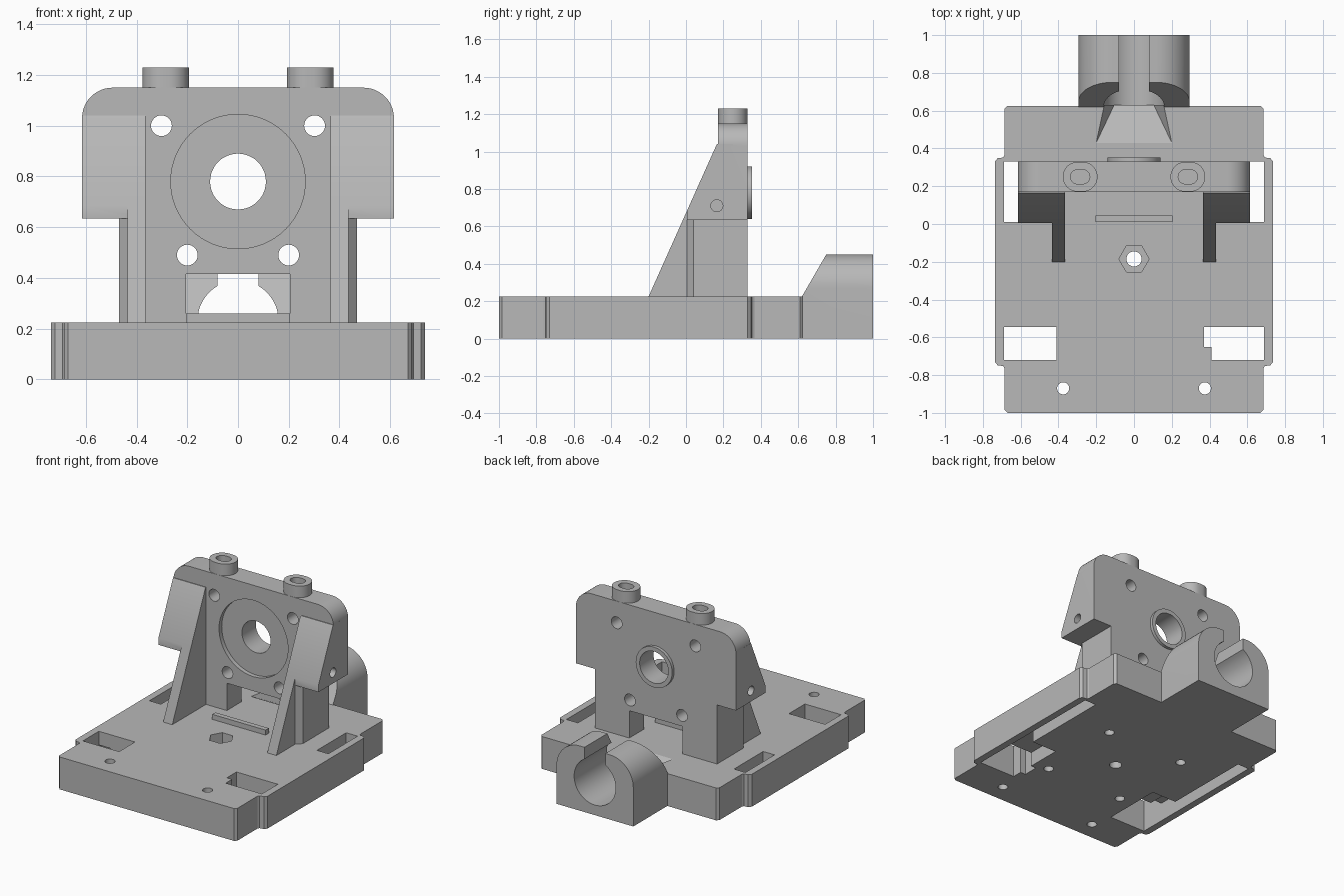
import bpy, bmesh, math
from mathutils import Vector

cube = bpy.data.objects.get("Cube")
if cube:
    bpy.data.objects.remove(cube, do_unlink=True)

grey = bpy.data.materials.new("plain_grey")
grey.use_nodes = True
grey.diffuse_color = (0.48, 0.48, 0.48, 1)
grey.node_tree.nodes["Principled BSDF"].inputs["Base Color"].default_value = (0.48, 0.48, 0.48, 1)


def make(name, bm):
    bmesh.ops.recalc_face_normals(bm, faces=bm.faces)
    mesh = bpy.data.meshes.new(name)
    bm.to_mesh(mesh)
    bm.free()
    mesh.materials.append(grey)
    obj = bpy.data.objects.new(name, mesh)
    bpy.context.collection.objects.link(obj)
    return obj


def prism(name, pts, axis, lo, hi):
    """Extrude a 2D outline along an axis."""
    place = {"x": lambda a, b, t: (t, a, b),
             "y": lambda a, b, t: (a, t, b),
             "z": lambda a, b, t: (a, b, t)}[axis]
    bm = bmesh.new()
    face = bm.faces.new([bm.verts.new(place(a, b, lo)) for a, b in pts])
    ext = bmesh.ops.extrude_face_region(bm, geom=[face])
    shift = Vector(place(0, 0, hi - lo))
    bmesh.ops.translate(bm, vec=shift, verts=[v for v in ext["geom"] if isinstance(v, bmesh.types.BMVert)])
    return make(name, bm)


def box(x0, x1, y0, y1, z0, z1):
    return prism("cutter", [(x0, y0), (x1, y0), (x1, y1), (x0, y1)], "z", z0, z1)


def arc(cx, cy, r, a0, a1, n):
    return [(cx + r * math.cos(math.radians(a0 + (a1 - a0) * i / n)),
             cy + r * math.sin(math.radians(a0 + (a1 - a0) * i / n))) for i in range(n + 1)]


def rod(cx, cy, r, axis, lo, hi, n=32):
    return prism("cutter", arc(cx, cy, r, 0, 360 - 360 / n, n - 1), axis, lo, hi)


def stadium(cx, cy, half, r, lo, hi):
    pts = arc(cx + half, cy, r, -90, 90, 16) + arc(cx - half, cy, r, 90, 270, 16)
    return prism("cutter", pts, "z", lo, hi)


def boolean(obj, others, op):
    for other in others:
        mod = obj.modifiers.new("bool", "BOOLEAN")
        mod.operation, mod.solver, mod.object = op, "EXACT", other
        bpy.context.view_layer.objects.active = obj
        bpy.ops.object.modifier_apply(modifier=mod.name)
        bpy.data.objects.remove(other, do_unlink=True)


def cut(obj, *others):
    boolean(obj, others, "DIFFERENCE")


def join(obj, *others):
    boolean(obj, others, "UNION")


def both(pts):
    """Close a right-hand outline with its mirror image."""
    return pts + [(-x, y) for x, y in reversed(pts)]


TOP = 0.225

# base slab with widened middle
edge = [(0.67, -1), (0.685, -0.985), (0.685, -0.765), (0.692, -0.752), (0.722, -0.748),
        (0.737, -0.73), (0.737, 0.33), (0.722, 0.348), (0.692, 0.352), (0.685, 0.365),
        (0.685, 0.61), (0.67, 0.626)]
base = prism("base", both(edge), "z", 0, TOP)

# clamp block behind the base, with sloped front and open bore
block = prism("clamp", both([(0.295, 0)] + arc(0.115, 0.27, 0.18, 0, 90, 12)), "y", 0.6, 1)
cut(block, prism("cutter", [(0.5, TOP), (0.62, TOP), (0.75, 0.45), (0.75, 0.6), (0.5, 0.6)], "x", -0.5, 0.5))
join(base, block)
cut(base, rod(0, 0.23, 0.16, "y", 0.63, 1.1, 48), box(-0.08, 0.08, 0.61, 1.1, 0.24, 0.6))

# ramp leading into the bore
bm = bmesh.new()
for s in (-1, 1):
    for p in ((0.2, 0.43, TOP), (0.2, 0.43, 0.3), (0.1, 0.64, 0.11), (0.155, 0.64, TOP), (0.155, 0.64, 0.3)):
        bm.verts.new((s * p[0], p[1], p[2]))
bmesh.ops.convex_hull(bm, input=bm.verts)
cut(base, make("cutter", bm))

# side windows, under-side channels and screw holes of the base
for s in (-1, 1):
    def side_box(x0, x1, *rest):
        a, b = sorted((s * x0, s * x1))
        return box(a, b, *rest)
    cut(base,
        side_box(0.41, 0.688, -0.72, -0.545, -0.1, 0.4),
        side_box(0.6, 0.688, 0.01, 0.33, -0.1, 0.4),
        side_box(0.6, 0.688, -0.6, 0.2, -0.1, 0.13),
        side_box(0.41, 0.65, -0.6, -0.3, -0.1, 0.1),
        rod(s * 0.375, -0.87, 0.032, "z", -0.1, 0.4),
        rod(s * 0.3, 0.11, 0.032, "z", -0.1, 0.12),
        rod(s * 0.3, -0.5, 0.032, "z", -0.1, 0.12))
cut(base, box(0.37, 0.45, -0.65, -0.545, -0.1, 0.4),
    rod(0, -0.185, 0.04, "z", -0.1, 0.4),
    rod(0, -0.185, 0.08, "z", 0.12, 0.4, 6))

# low stop bar on the base
bar = box(-0.205, 0.205, 0.01, 0.045, 0.2, 0.26)
bar.name = "stop_bar"

# upright plate with legs and a gap between them
outline = [(0.205, 0.415), (0.205, 0.21), (0.47, 0.21), (0.47, 0.635), (0.615, 0.635)]
outline += arc(0.495, 1.03, 0.12, 0, 90, 12)
bracket = prism("bracket", both(outline), "y", 0.17, 0.33)

# sloped wings, chamfered legs, ribs and top bosses
slope = (1.04 - TOP) / 0.365
for s in (-1, 1):
    wing = prism("wing", [(0.005, 0.635), (0.25, 0.635), (0.25, 1.04), (0.165, 1.04),
                          (0.005, TOP + 0.205 * slope)], "x", *sorted((s * 0.365, s * 0.615)))
    leg = prism("leg", [(s * x, y) for x, y in ((0.365, 0.005), (0.435, 0.005), (0.47, 0.04),
                                               (0.47, 0.25), (0.365, 0.25))], "z", 0.21, 0.65)
    rib = prism("rib", [(-0.2, 0.21), (-0.2, TOP), (0.165, 1.04), (0.25, 1.04), (0.25, 0.21)],
                "x", *sorted((s * 0.365, s * 0.435)))
    join(bracket, wing, leg, rib, stadium(s * 0.285, 0.25, 0.013, 0.079, 1.1, 1.23))

# collar on the back, then bore, recess and screw holes
join(bracket, rod(0, 0.78, 0.14, "y", 0.25, 0.352, 48))
cut(bracket, rod(0, 0.78, 0.11, "y", 0, 0.5, 48), rod(0, 0.78, 0.265, "y", 0.1, 0.2, 64))
for s in (-1, 1):
    cut(bracket,
        rod(s * 0.302, 1.0, 0.041, "y", 0, 0.5),
        rod(s * 0.2, 0.49, 0.041, "y", 0, 0.5),
        rod(0.165, 0.71, 0.032, "x", *sorted((s * 0.45, s * 0.7))),
        stadium(s * 0.285, 0.25, 0.013, 0.038, 1.1, 1.3))

# smooth the round surfaces, keep edges sharp
for obj in (base, bracket, bar):
    bpy.ops.object.select_all(action="DESELECT")
    obj.select_set(True)
    bpy.context.view_layer.objects.active = obj
    bpy.ops.object.shade_smooth_by_angle(angle=math.radians(25))
